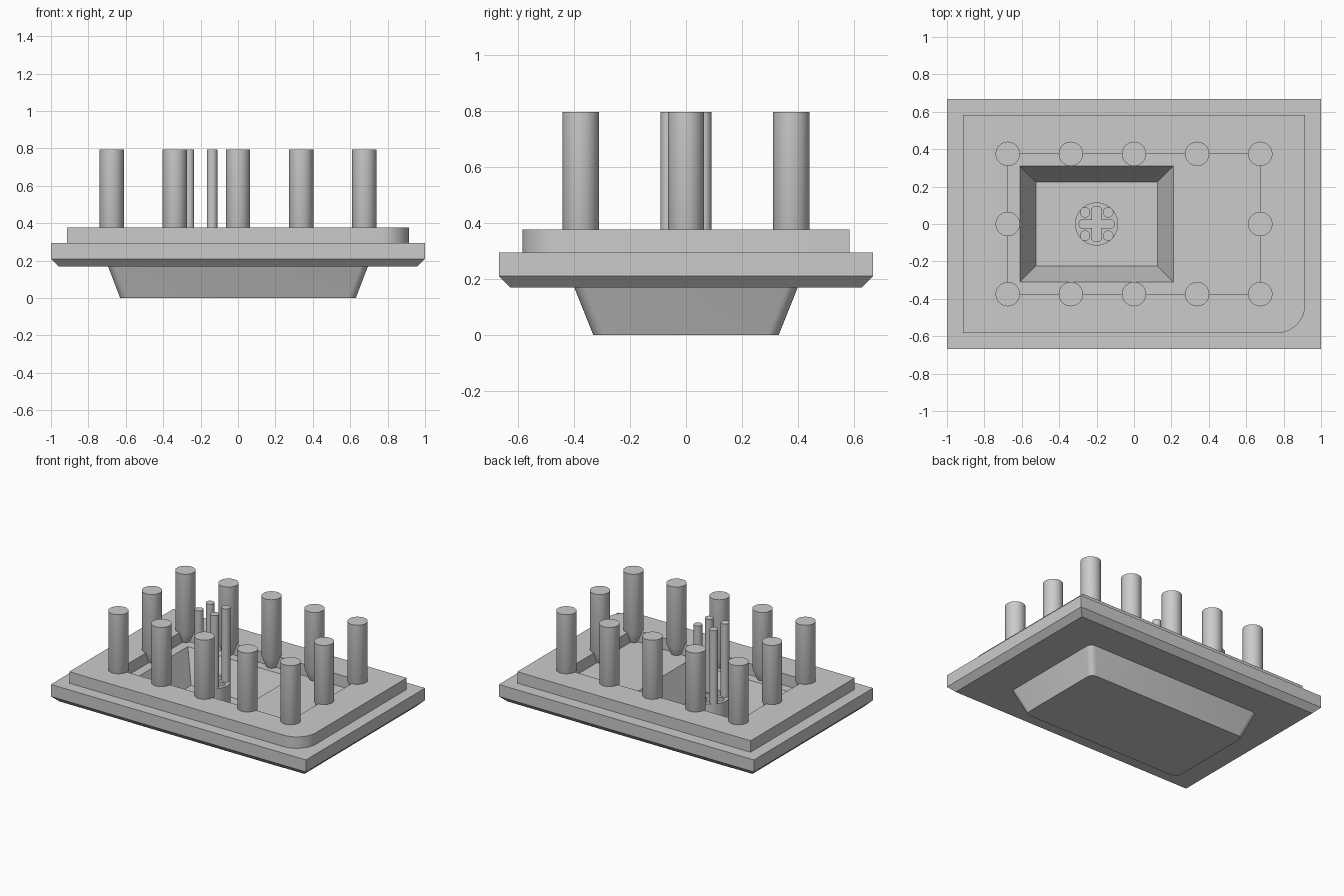
import bpy, bmesh, math

cube = bpy.data.objects.get("Cube")
if cube:
    bpy.data.objects.remove(cube, do_unlink=True)

# Single flat grey
grey = bpy.data.materials.new("plain_grey")
grey.use_nodes = True
colour = (0.6, 0.6, 0.6, 1)
grey.diffuse_color = colour
grey.node_tree.nodes["Principled BSDF"].inputs["Base Color"].default_value = colour

# Main levels
PLATE_BOTTOM, PLATE_TOP, FRAME_TOP, PIN_TOP = 0.17, 0.295, 0.376, 0.795
FLOOR = 0.075
STEM_X = -0.2


def rect(hx, hy, z, radii=(0, 0, 0, 0), cx=0, steps=6):
    """Rectangle ring, corners in order +x+y, -x+y, -x-y, +x-y."""
    ring = []
    for i, (sx, sy) in enumerate(((1, 1), (-1, 1), (-1, -1), (1, -1))):
        r = radii[i]
        for k in range(steps + 1):
            a = math.pi / 2 * (i + k / steps)
            ring.append((cx + sx * (hx - r) + r * math.cos(a),
                         sy * (hy - r) + r * math.sin(a), z))
    return ring


def circle(r, z, cx=0, cy=0, n=40):
    angles = [2 * math.pi * k / n for k in range(n)]
    return [(cx + r * math.cos(a), cy + r * math.sin(a), z) for a in angles]


def loft(name, rings):
    """Closed solid through equal-length rings, listed from the bottom up."""
    bm = bmesh.new()
    rows = [[bm.verts.new(p) for p in ring] for ring in rings]
    n = len(rows[0])
    for low, high in zip(rows, rows[1:]):
        for i in range(n):
            j = (i + 1) % n
            bm.faces.new((low[i], low[j], high[j], high[i]))
    bm.faces.new(rows[0][::-1])
    bm.faces.new(rows[-1])
    bmesh.ops.remove_doubles(bm, verts=bm.verts, dist=1e-5)
    bmesh.ops.recalc_face_normals(bm, faces=bm.faces)
    mesh = bpy.data.meshes.new(name)
    bm.to_mesh(mesh)
    bm.free()
    mesh.materials.append(grey)
    obj = bpy.data.objects.new(name, mesh)
    bpy.context.collection.objects.link(obj)
    return obj


def activate(obj):
    bpy.ops.object.select_all(action='DESELECT')
    obj.select_set(True)
    bpy.context.view_layer.objects.active = obj


def cut(obj, cutter):
    cutter.hide_render = True
    mod = obj.modifiers.new("cut", 'BOOLEAN')
    mod.operation, mod.solver, mod.object = 'DIFFERENCE', 'EXACT', cutter
    activate(obj)
    bpy.ops.object.modifier_apply(modifier=mod.name)
    bpy.data.objects.remove(cutter, do_unlink=True)


def smooth(obj):
    activate(obj)
    bpy.ops.object.shade_smooth_by_angle(angle=math.radians(25))


# Base plate with chamfered underside and a tapered tub below it
soft = (0.04,) * 4
base = loft("base_plate_and_tub", [
    rect(0.63, 0.33, 0, soft),
    rect(0.695, 0.398, PLATE_BOTTOM, soft),
    rect(0.96, 0.627, PLATE_BOTTOM),
    rect(1, 0.667, 0.21),
    rect(1, 0.667, PLATE_TOP)])

# Sloped pocket, continued a little above the plate for a clean cut
cut(base, loft("pocket_cutter", [
    rect(0.325, 0.225, FLOOR, cx=STEM_X),
    rect(0.41, 0.31, PLATE_TOP, cx=STEM_X),
    rect(0.41, 0.31, PLATE_TOP + 0.05, cx=STEM_X)]))
smooth(base)

# Raised frame with one rounded corner and a rectangular opening
corner = (0, 0, 0, 0.15)
frame = loft("raised_frame", [
    rect(0.915, 0.583, z, corner, steps=10) for z in (PLATE_TOP, FRAME_TOP)])
cut(frame, loft("opening_cutter", [rect(0.675, 0.375, z) for z in (0.2, 0.5)]))
smooth(frame)

# Round stem with a cross-shaped socket
stem = loft("stem", [circle(0.115, z, STEM_X) for z in (FLOOR - 0.01, 0.275)])
for hx, hy in ((0.093, 0.022), (0.025, 0.093)):
    cut(stem, loft("socket_cutter", [
        rect(hx, hy, z, (0.015,) * 4, STEM_X) for z in (0.09, 0.4)]))
smooth(stem)

# Thin rods between the arms of the cross
for sx in (-1, 1):
    for sy in (-1, 1):
        smooth(loft("thin_rod", [
            circle(0.028, z, STEM_X + sx * 0.062, sy * 0.062, 24)
            for z in (0.2, PIN_TOP)]))

# Pins around the opening, tapered at the foot
spots = [(x * 0.3375, y * 0.375) for x in range(-2, 3) for y in (-1, 1)]
spots += [(-0.675, 0), (0.675, 0)]
for x, y in spots:
    smooth(loft("pin", [
        circle(0.032, PLATE_TOP - 0.005, x, y),
        circle(0.065, FRAME_TOP - 0.005, x, y),
        circle(0.065, PIN_TOP, x, y)]))
